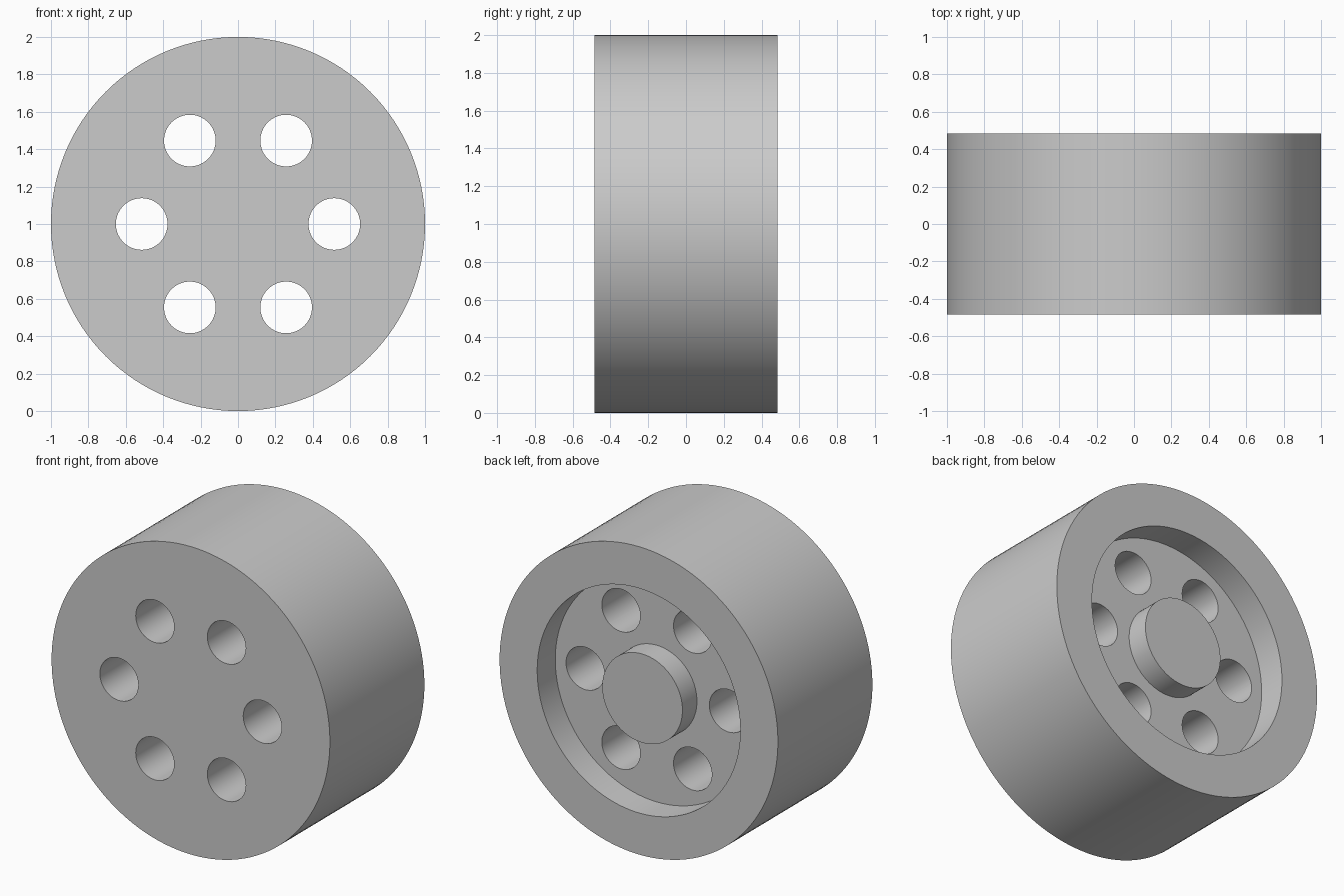
import bpy
import math

cube = bpy.data.objects.get("Cube")
if cube:
    bpy.data.objects.remove(cube, do_unlink=True)

HALF = 0.485           # half the wheel's width
FLOOR = HALF - 0.186   # bottom of the rear recess
HUB_TOP = HALF - 0.037
AXLE_Z = 1.0

grey = bpy.data.materials.new("light_grey")
grey.use_nodes = True
colour = (0.6, 0.6, 0.6, 1)
grey.diffuse_color = colour
grey.node_tree.nodes["Principled BSDF"].inputs["Base Color"].default_value = colour


def disc(name, radius, y0, y1, x=0.0, z=AXLE_Z, sides=128):
    """Cylinder lying along y, from y0 to y1."""
    bpy.ops.mesh.primitive_cylinder_add(
        vertices=sides, radius=radius, depth=y1 - y0,
        location=(x, (y0 + y1) / 2, z), rotation=(math.pi / 2, 0, 0))
    obj = bpy.context.object
    obj.name = name
    obj.data.materials.append(grey)
    return obj


def cut(target, cutter):
    """Subtract the cutter from the target and remove it."""
    cutter.hide_render = True
    mod = target.modifiers.new("cut", 'BOOLEAN')
    mod.operation = 'DIFFERENCE'
    mod.solver = 'EXACT'
    mod.object = cutter
    bpy.context.view_layer.objects.active = target
    bpy.ops.object.modifier_apply(modifier=mod.name)
    bpy.data.objects.remove(cutter, do_unlink=True)


# Solid wheel with a round recess in the back
wheel = disc("wheel", 1.0, -HALF, HALF)
cut(wheel, disc("recess_cutter", 0.73, FLOOR, HALF + 0.2))

# Ring of six through holes
for i in range(6):
    a = i * math.pi / 3
    cut(wheel, disc("hole_cutter", 0.138, -1, 1,
                    0.515 * math.cos(a), AXLE_Z + 0.515 * math.sin(a), 64))

# Central hub boss standing on the recess floor
hub = disc("hub_boss", 0.288, FLOOR - 0.02, HUB_TOP)

# Smooth walls with crisp rims
for obj in (wheel, hub):
    bpy.ops.object.select_all(action='DESELECT')
    obj.select_set(True)
    bpy.context.view_layer.objects.active = obj
    bpy.ops.object.shade_smooth_by_angle(angle=math.radians(30))
